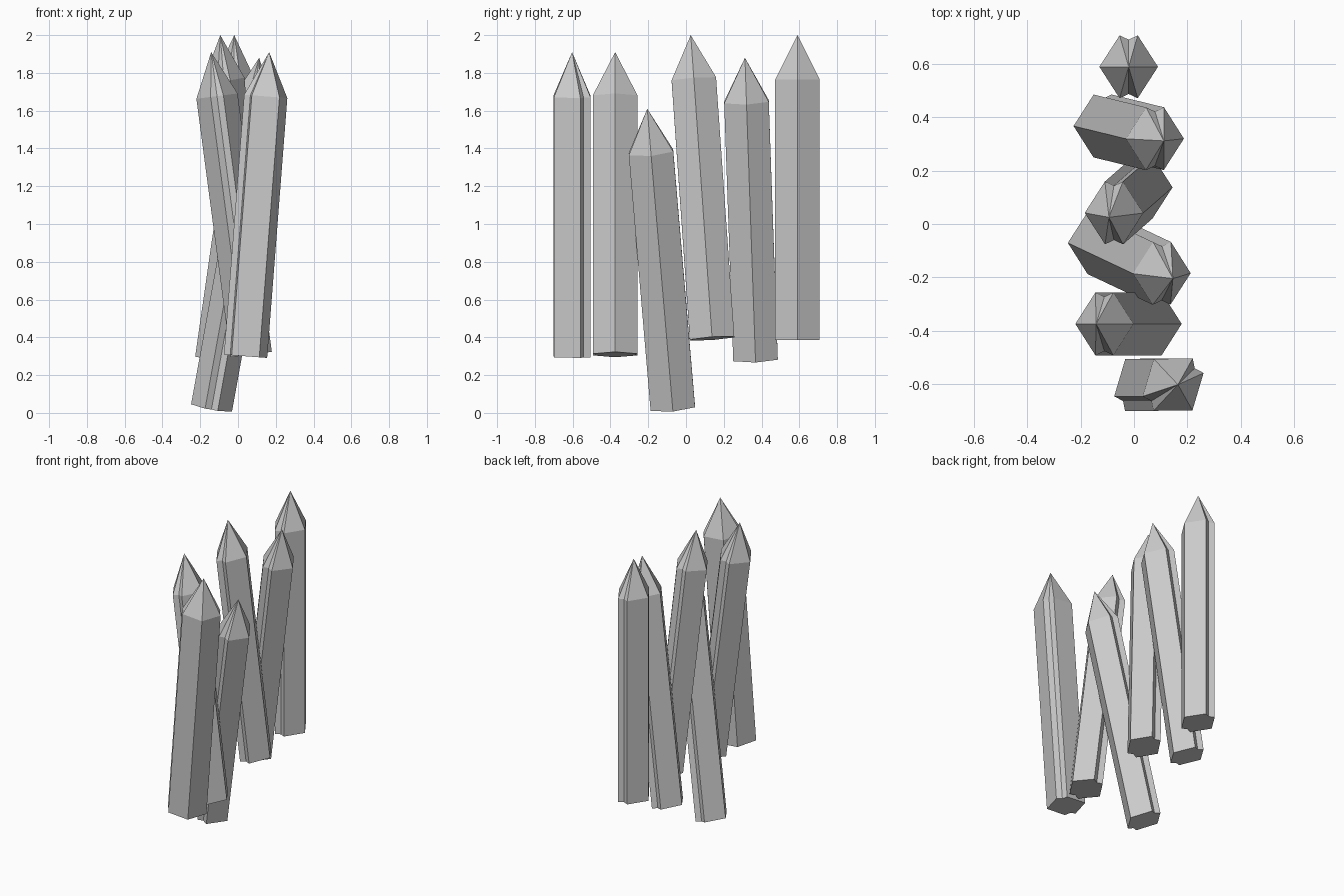
import bpy, bmesh
from math import radians
from mathutils import Vector, Matrix

if "Cube" in bpy.data.objects:
    bpy.data.objects.remove(bpy.data.objects["Cube"])

LENGTH, SHOULDER = 1.615, 1.38   # whole stake, start of the point

# Hexagon-like section with a groove at front and back
HALF = [(0.11, 0), (0.034, 0.118), (0, 0.102), (-0.034, 0.118)]
SECTION = HALF + [(-x, -y) for x, y in HALF]


def stake(name, foot_xy, tip, turn=0, side=1.0):
    """Sharpened stake of fixed length leaning from its foot to its tip."""
    tip = Vector(tip)
    lean = Vector((tip.x - foot_xy[0], tip.y - foot_xy[1]))
    rise = (LENGTH ** 2 - lean.length_squared) ** 0.5
    axis = Vector((lean.x, lean.y, rise)).normalized()

    bm = bmesh.new()
    # the side corners can be slightly wider
    pts = [(x * (side if y == 0 else 1), y) for x, y in SECTION]
    low = [bm.verts.new((x, y, 0)) for x, y in pts]
    high = [bm.verts.new((x, y, SHOULDER)) for x, y in pts]
    apex = bm.verts.new((0, 0, LENGTH))
    n = len(pts)
    for i in range(n):
        j = (i + 1) % n
        bm.faces.new((low[i], low[j], high[j], high[i]))
        bm.faces.new((high[i], high[j], apex))
    bm.faces.new(low[::-1])

    mesh = bpy.data.meshes.new(name)
    bm.to_mesh(mesh)
    bm.free()
    obj = bpy.data.objects.new(name, mesh)
    bpy.context.collection.objects.link(obj)
    tilt = Vector((0, 0, 1)).rotation_difference(axis).to_matrix().to_4x4()
    obj.matrix_world = (Matrix.Translation(tip - axis * LENGTH) @ tilt
                        @ Matrix.Rotation(radians(turn), 4, 'Z'))
    return obj


# Row of stakes from front to back
stake("stake_1", (0.04, -0.603), (0.165, -0.603, 1.91), turn=-53, side=1.1)
stake("stake_2", (0.07, -0.375), (-0.142, -0.375, 1.91))
stake("stake_3", (-0.14, -0.07), (0.146, -0.205, 1.61))
stake("stake_4", (0.035, 0.138), (-0.094, 0.025, 2.0))
stake("stake_5", (-0.118, 0.368), (0.112, 0.312, 1.88))
stake("stake_6", (-0.02, 0.59), (-0.02, 0.59, 2.0))
